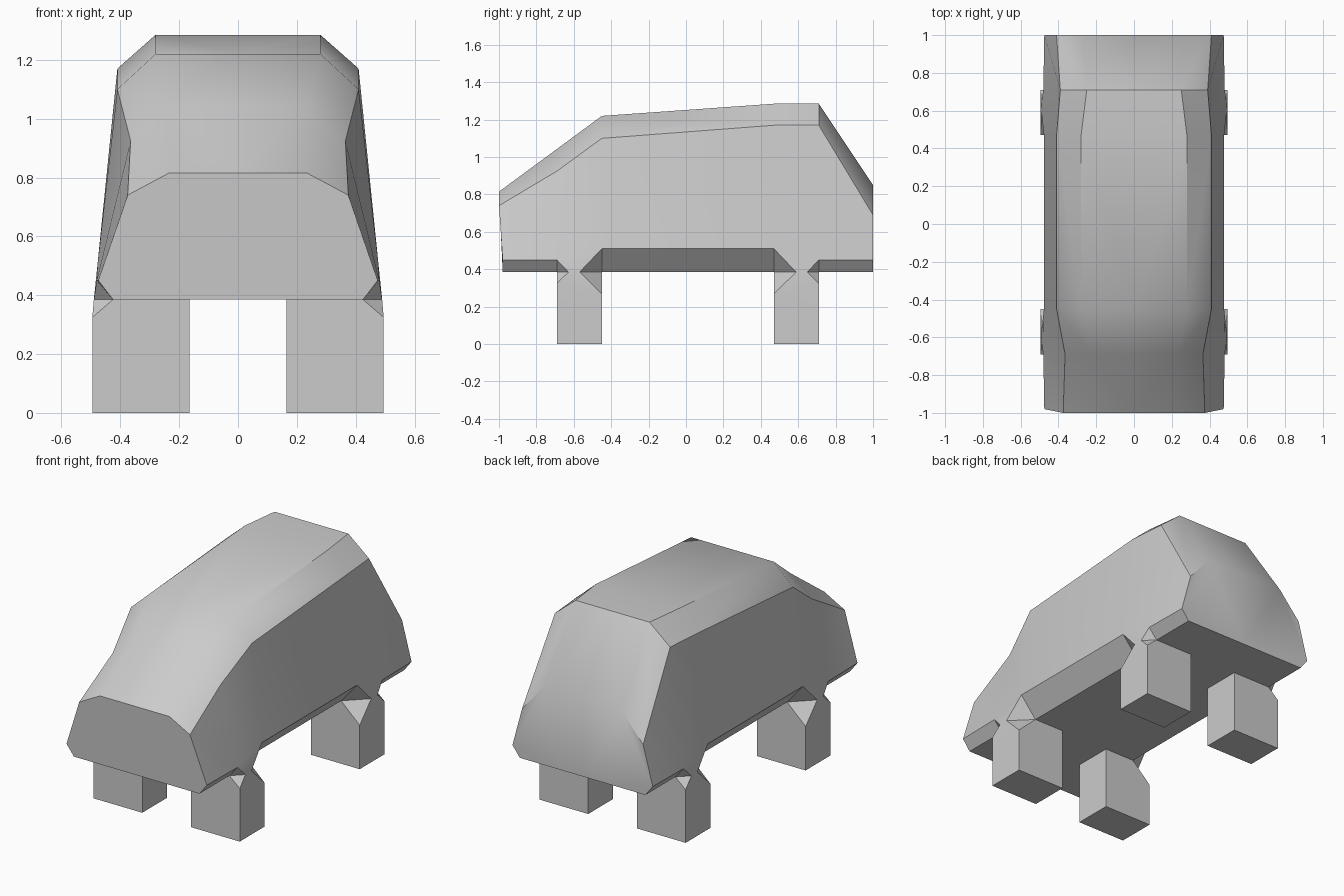
import bpy, bmesh

if "Cube" in bpy.data.objects:
    bpy.data.objects.remove(bpy.data.objects["Cube"])

BELLY = 0.385
INNER, OUTER = 0.165, 0.495

# Stations from nose to tail: y, y of lower points, roof edge (x, z), shoulder (x, z), sill (x, z), belly x
stations = [
    (-1.00, -0.98, (0.235, 0.815), (0.375, 0.74), (0.475, 0.45), 0.425),
    (-0.69, -0.69, (0.225, 1.043), (0.365, 0.925), (0.48, 0.45), 0.425),
    (-0.45, -0.45, (0.28, 1.22), (0.41, 1.10), (0.477, 0.51), 0.37),
    (0.47, 0.47, (0.28, 1.285), (0.41, 1.17), (0.477, 0.51), 0.37),
    (0.71, 0.71, (0.25, 1.285), (0.39, 1.17), (0.48, 0.45), 0.425),
    (1.00, 1.00, (0.27, 0.85), (0.41, 0.69), (0.475, 0.45), 0.425),
]

bm = bmesh.new()


def face(*pts):
    """Add a face and its mirror image."""
    for s in (1, -1):
        bm.faces.new([bm.verts.new((s * x, y, z)) for x, y, z in pts])


def half_ring(st):
    y, low, roof, shoulder, sill, belly_x = st
    return [(0, y, roof[1]), (roof[0], y, roof[1]), (shoulder[0], y, shoulder[1]),
            (sill[0], low, sill[1]), (belly_x, low, BELLY),
            (INNER, low, BELLY), (0, low, BELLY)]


def leg(r1, r2):
    """Leg below a body bay, with notched corners where it meets the sill."""
    ends = []
    for r, sign in ((r1, 1), (r2, -1)):
        sill, belly, inner = r[3], r[4], r[5]
        y = sill[1]
        d = sill[2] - BELLY
        notch = (0.49, y + sign * d * 0.95, BELLY)
        low = (OUTER, y, BELLY - d * 0.93)
        foot, foot_in = (OUTER, y, 0), (INNER, y, 0)
        face(sill, notch, belly)
        face(notch, low, belly)
        face(belly, low, foot, foot_in, inner)
        ends.append((sill, notch, low, foot, foot_in, inner))
    for i in range(5):
        face(ends[0][i], ends[0][i + 1], ends[1][i + 1], ends[1][i])


# Body shell, with legs grown out of the second and fourth bays
rings = [half_ring(s) for s in stations]
for bay in range(5):
    a, b = rings[bay], rings[bay + 1]
    has_leg = bay in (1, 3)
    for i in range(6):
        if not (has_leg and i in (3, 4)):
            face(a[i], a[i + 1], b[i + 1], b[i])
    if has_leg:
        leg(a, b)

# Nose and tail panels
face(*rings[0])
face(*rings[-1])

bmesh.ops.remove_doubles(bm, verts=bm.verts, dist=0.0005)
bmesh.ops.recalc_face_normals(bm, faces=bm.faces)
mesh = bpy.data.meshes.new("car_body")
bm.to_mesh(mesh)
bm.free()
body = bpy.data.objects.new("car_body", mesh)
bpy.context.collection.objects.link(body)

# Soft roof-to-windscreen transition, crisp panel edges
bpy.context.view_layer.objects.active = body
body.select_set(True)
bpy.ops.object.shade_smooth_by_angle(angle=0.62)
